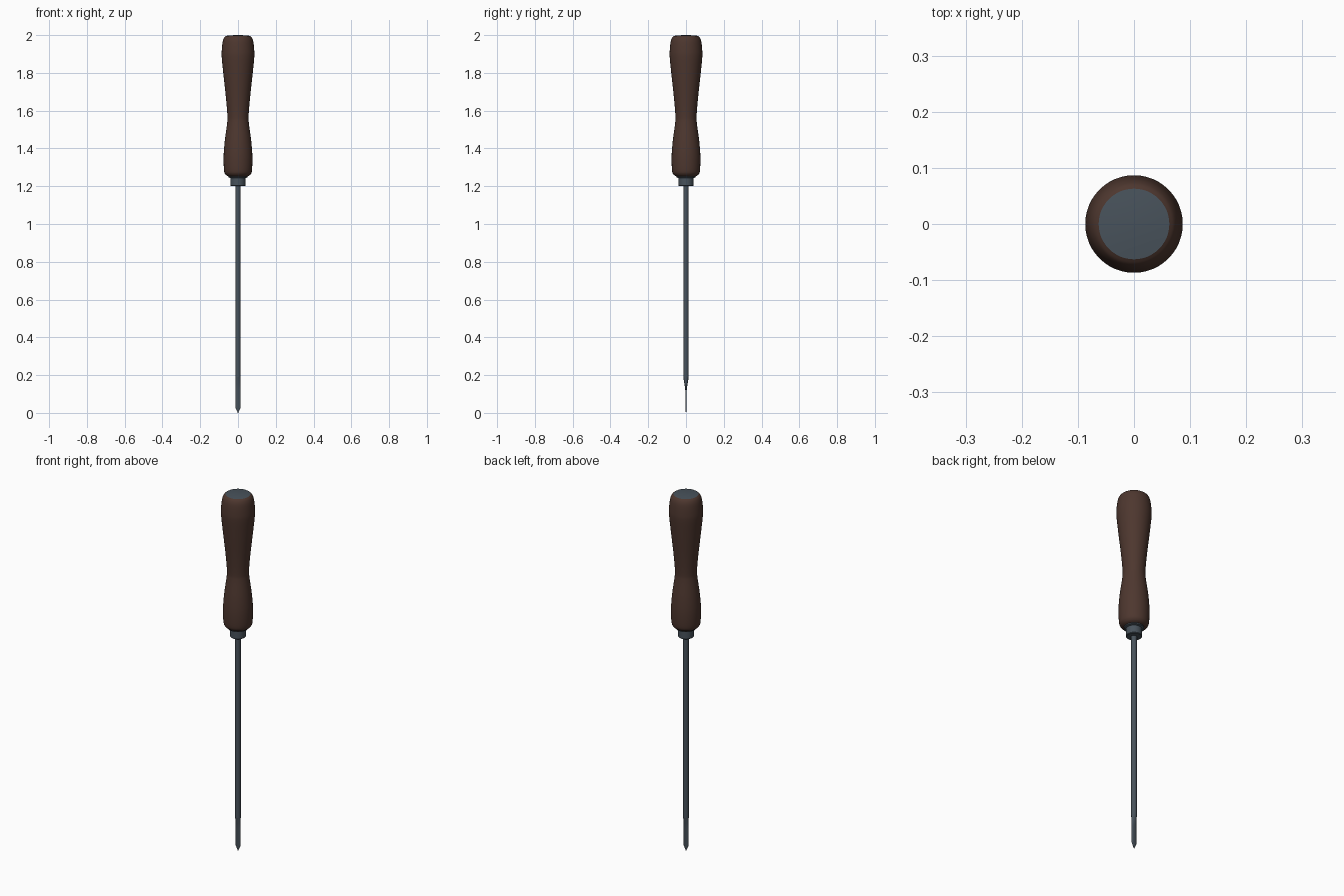
import bpy, bmesh, math

if "Cube" in bpy.data.objects:
    bpy.data.objects.remove(bpy.data.objects["Cube"])


def material(name, rgb):
    m = bpy.data.materials.new(name)
    m.diffuse_color = (*rgb, 1)
    m.use_nodes = True
    m.node_tree.nodes["Principled BSDF"].inputs["Base Color"].default_value = m.diffuse_color
    return m


wood = material("dark_brown_wood", (0.075, 0.038, 0.028))
steel = material("blue_grey_steel", (0.065, 0.085, 0.105))


def smooth_path(pts, steps=5):
    """Catmull-Rom interpolation of profile points."""
    out = []
    for i in range(len(pts) - 1):
        p = [pts[max(0, min(len(pts) - 1, i + k))] for k in (-1, 0, 1, 2)]
        for s in range(steps):
            t = s / steps
            out.append(tuple(0.5 * (2 * b + (c - a) * t + (2 * a - 5 * b + 4 * c - d) * t * t
                                    + (3 * b - a - 3 * c + d) * t ** 3)
                             for a, b, c, d in zip(*p)))
    return out + [pts[-1]]


def loft(name, rings, sides, mat, angle=35):
    """Skin stacked elliptical rings given as (x radius, y radius, z)."""
    bm = bmesh.new()
    loops = [[bm.verts.new((rx * math.cos(2 * math.pi * i / sides),
                            ry * math.sin(2 * math.pi * i / sides), z))
              for i in range(sides)] for rx, ry, z in rings]
    for a, b in zip(loops, loops[1:]):
        for i in range(sides):
            j = (i + 1) % sides
            bm.faces.new((a[i], a[j], b[j], b[i]))
    bm.faces.new(loops[0][::-1])
    bm.faces.new(loops[-1])
    bm.normal_update()
    me = bpy.data.meshes.new(name)
    bm.to_mesh(me)
    bm.free()
    me.materials.append(mat)
    ob = bpy.data.objects.new(name, me)
    bpy.context.collection.objects.link(ob)
    bpy.ops.object.select_all(action='DESELECT')
    ob.select_set(True)
    bpy.context.view_layer.objects.active = ob
    bpy.ops.object.shade_smooth_by_angle(angle=math.radians(angle))
    return ob


def turned(name, profile, sides, mat, angle=35):
    return loft(name, [(r, r, z) for r, z in profile], sides, mat, angle)


# Contoured wooden grip
turned("handle", smooth_path([
    (0.052, 1.252), (0.066, 1.262), (0.074, 1.285), (0.076, 1.36), (0.070, 1.44),
    (0.058, 1.53), (0.056, 1.57), (0.063, 1.66), (0.077, 1.79), (0.086, 1.88),
    (0.086, 1.92), (0.081, 1.965), (0.073, 1.987), (0.063, 1.996)]), 48, wood)

# Slightly domed steel butt cap
turned("butt_cap", [(0.063, 1.99), (0.063, 1.996), (0.045, 1.998), (0.022, 1.9995),
                    (0.003, 2.0)], 48, steel)

# Stepped ferrule between grip and shaft
turned("ferrule", [(0.037, 1.2), (0.040, 1.203), (0.040, 1.243), (0.050, 1.246),
                   (0.050, 1.256)], 32, steel)

# Round shaft
turned("shaft", [(0.0145, 0.19), (0.0145, 1.205)], 16, steel)

# Flattened blade ending in a point
loft("blade_tip", [(0.001, 0.001, 0.0), (0.0145, 0.003, 0.028), (0.0145, 0.004, 0.125),
                   (0.0145, 0.0085, 0.155), (0.0145, 0.0145, 0.19)], 16, steel)
